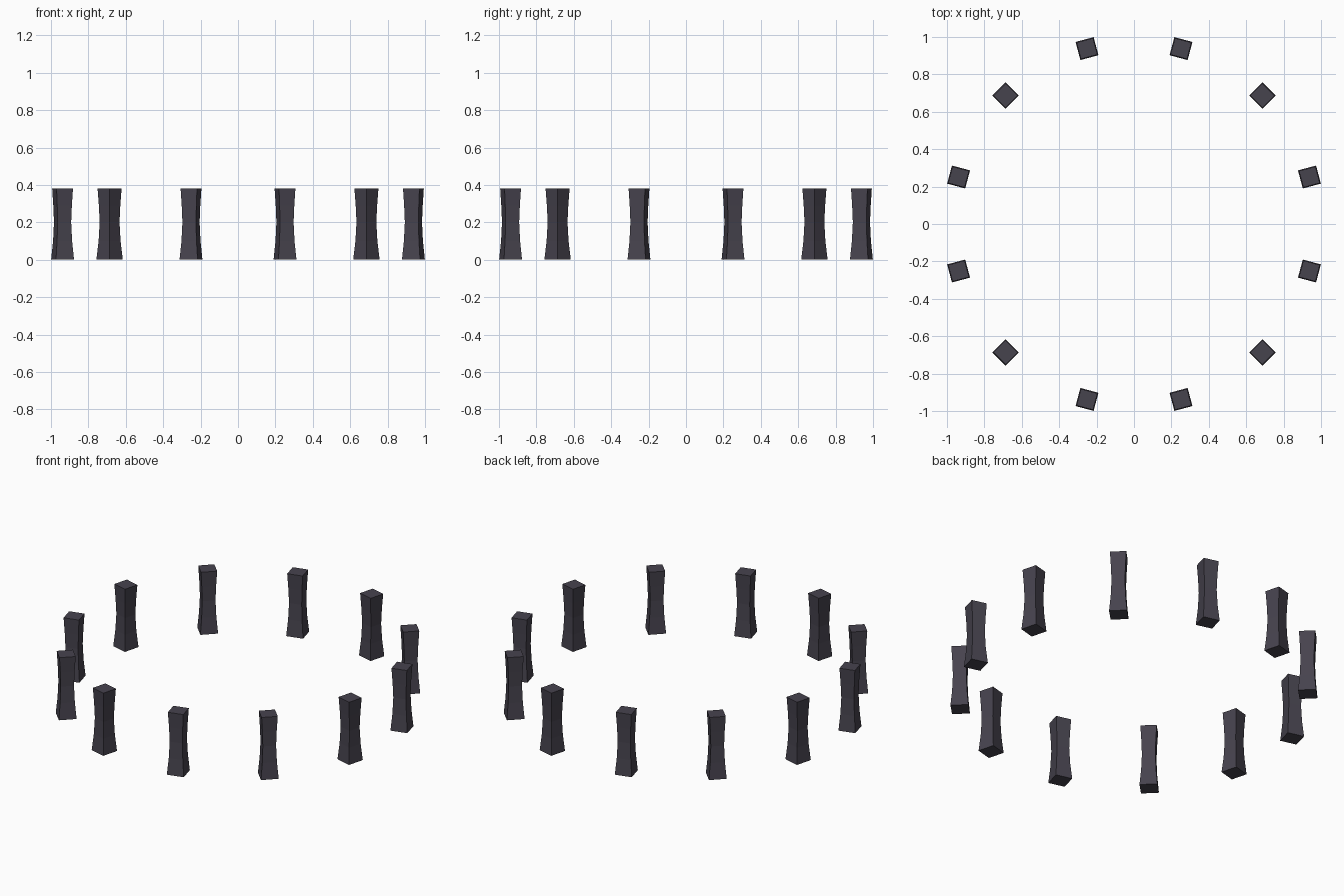
import bpy, bmesh, math

if "Cube" in bpy.data.objects:
    bpy.data.objects.remove(bpy.data.objects["Cube"])

# One dark stone colour
stone = bpy.data.materials.new("dark stone")
stone.diffuse_color = (0.062, 0.056, 0.076, 1)
stone.use_nodes = True
stone.node_tree.nodes["Principled BSDF"].inputs["Base Color"].default_value = stone.diffuse_color

# Waisted square profile: (height, half width)
PROFILE = [(0, .05), (.1, .0415), (.2, .0375), (.29, .0405), (.382, .0455)]
RING_RADIUS, COUNT = 0.971, 12


def pillar_mesh():
    bm = bmesh.new()
    rings = [[bm.verts.new((sx * h, sy * h, z))
              for sx, sy in ((-1, -1), (1, -1), (1, 1), (-1, 1))]
             for z, h in PROFILE]
    for low, high in zip(rings, rings[1:]):
        for i in range(4):
            j = (i + 1) % 4
            bm.faces.new((low[i], low[j], high[j], high[i]))
    bm.faces.new(rings[0][::-1])
    bm.faces.new(rings[-1])
    mesh = bpy.data.meshes.new("pillar")
    bm.to_mesh(mesh)
    bm.free()
    mesh.materials.append(stone)
    return mesh


# Ring of pillars, each turned to face the centre
mesh = pillar_mesh()
for k in range(COUNT):
    a = math.radians(15 + 360 / COUNT * k)
    ob = bpy.data.objects.new(f"pillar_{k + 1}", mesh)
    ob.location = (RING_RADIUS * math.cos(a), RING_RADIUS * math.sin(a), 0)
    ob.rotation_euler.z = a
    bpy.context.collection.objects.link(ob)
